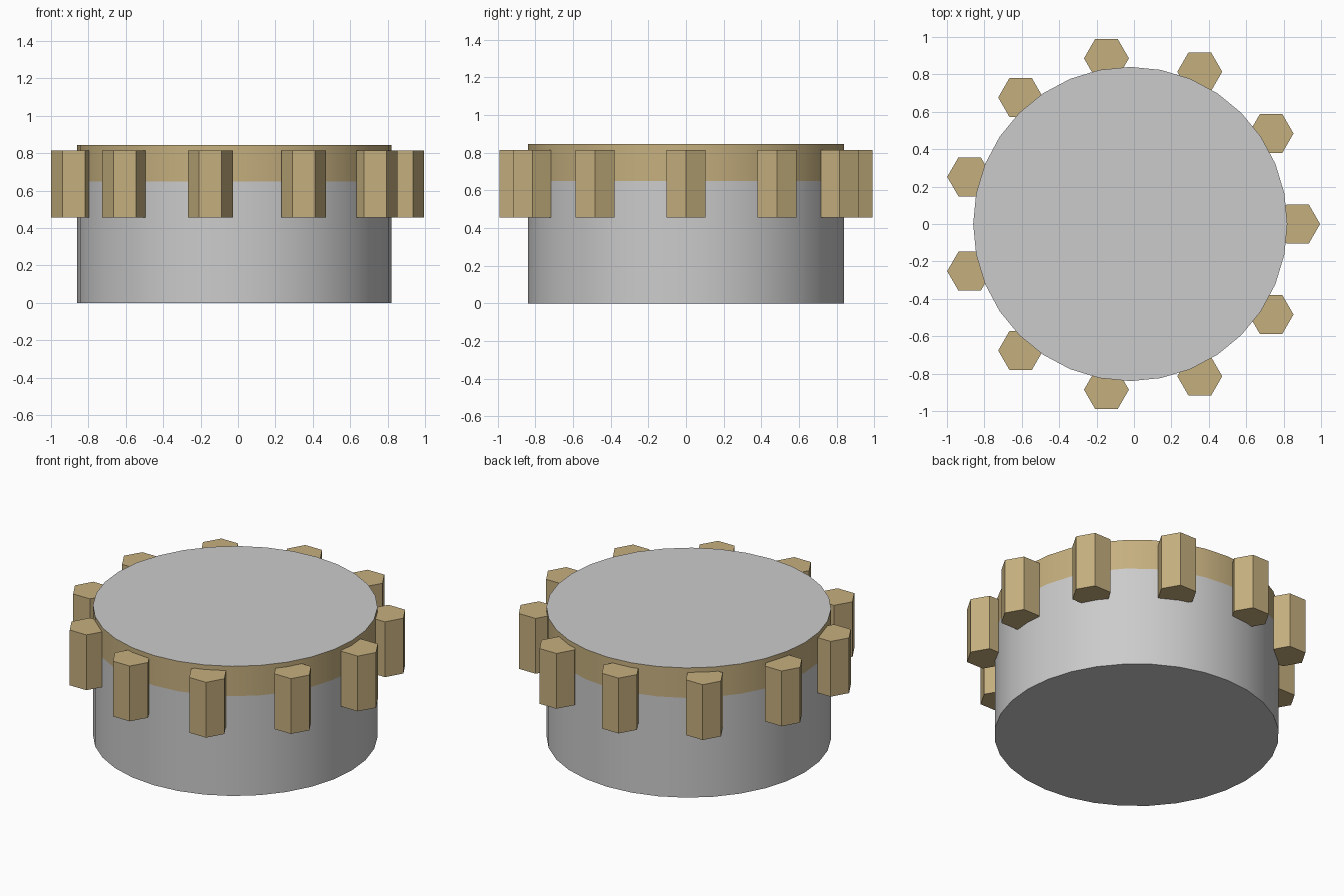
import bpy, bmesh
from math import cos, sin, tau, radians

if "Cube" in bpy.data.objects:
    bpy.data.objects.remove(bpy.data.objects["Cube"])

CX = -0.02            # axis of the cap
R, H = 0.84, 0.845    # drum radius and height
BAND_Z = 0.65         # where the coloured band begins

tan = bpy.data.materials.new("tan")
tan.diffuse_color = (0.56, 0.43, 0.21, 1)
tan.use_nodes = True
tan.node_tree.nodes["Principled BSDF"].inputs["Base Color"].default_value = tan.diffuse_color


def prism(name, x, y, z0, z1, radius, sides):
    bpy.ops.mesh.primitive_cylinder_add(vertices=sides, radius=radius, depth=z1 - z0,
                                        location=(x, y, (z0 + z1) / 2))
    ob = bpy.context.object
    ob.name = name
    return ob


# Drum: grey body and top, coloured band around the upper side
drum = prism("drum", CX, 0, 0, H, R, 32)
drum.data.materials.append(None)
drum.data.materials.append(tan)
bm = bmesh.new()
bm.from_mesh(drum.data)
bmesh.ops.bisect_plane(bm, geom=bm.verts[:] + bm.edges[:] + bm.faces[:],
                       plane_co=(0, 0, BAND_Z - H / 2), plane_no=(0, 0, 1))
for f in bm.faces:
    f.normal_update()
    is_side = abs(f.normal.z) < 0.5
    above = f.calc_center_median().z > BAND_Z - H / 2
    f.material_index = 1 if is_side and above else 0
bm.to_mesh(drum.data)
bm.free()
bpy.ops.object.shade_smooth_by_angle(angle=radians(30))

# Ring of eleven hexagonal grips, all pointing along x
for i in range(11):
    a = tau * i / 11
    grip = prism(f"grip_{i + 1}", CX + 0.895 * cos(a), 0.895 * sin(a), 0.455, 0.815, 0.12, 6)
    grip.data.materials.append(tan)
    for v in grip.data.vertices:      # turn the hexagon so a corner faces x
        v.co.x, v.co.y = v.co.y, -v.co.x
